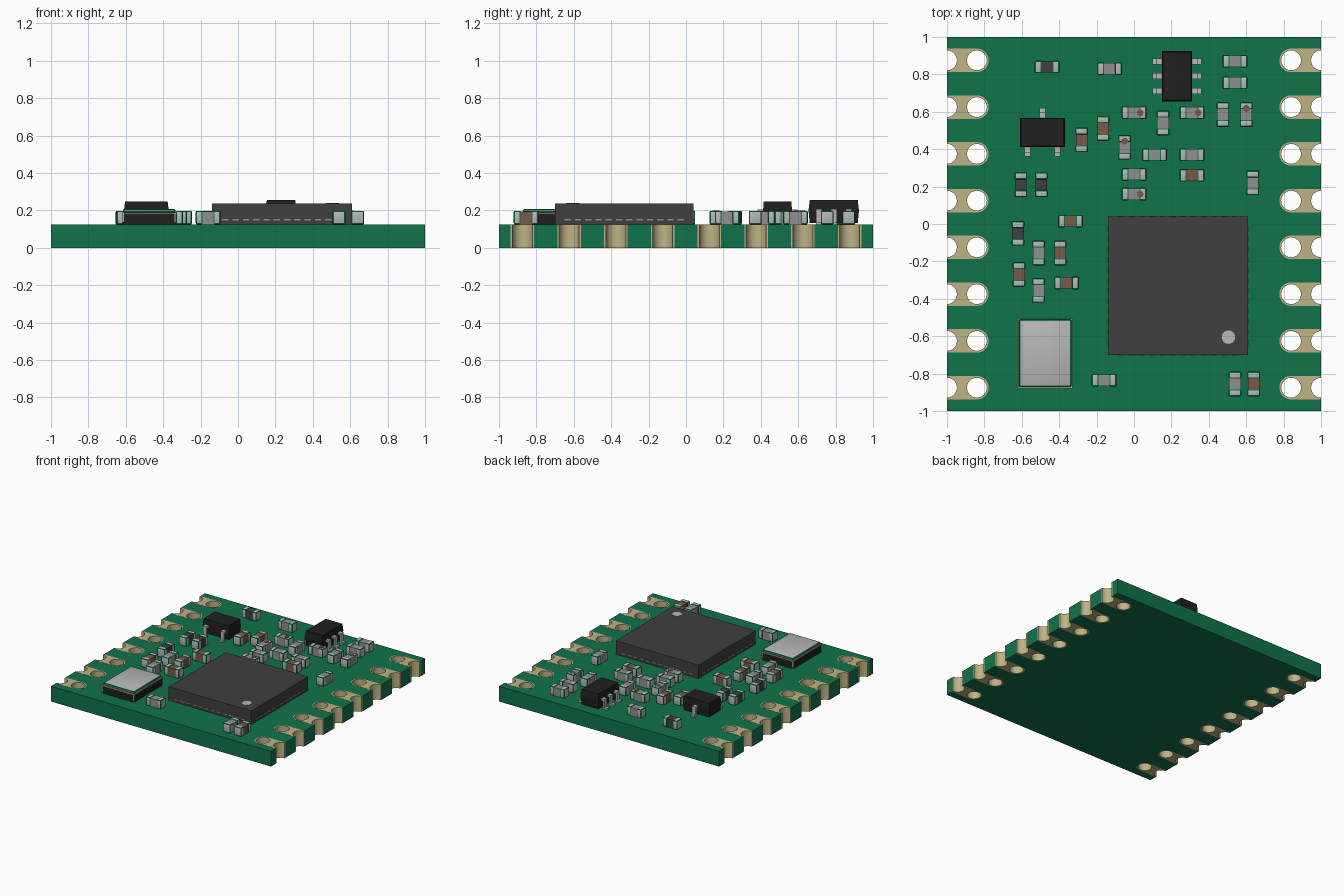
import bpy, bmesh
from math import pi, cos, sin, radians
from mathutils import Matrix, Vector

if "Cube" in bpy.data.objects:
    bpy.data.objects.remove(bpy.data.objects["Cube"])

COLOURS = {
    "board green": (0.005, 0.175, 0.07),
    "gold plating": (0.52, 0.45, 0.23),
    "chip grey": (0.052, 0.05, 0.052),
    "package black": (0.014, 0.014, 0.014),
    "silver": (0.48, 0.48, 0.48),
    "ceramic grey": (0.28, 0.28, 0.28),
    "ceramic brown": (0.19, 0.10, 0.062),
}
NAMES = list(COLOURS)
GREEN, GOLD, CHIP, BLACK, SILVER, GREY, BROWN = range(len(NAMES))
MATS = []
for name, rgb in COLOURS.items():
    m = bpy.data.materials.new(name)
    m.use_nodes = True
    m.diffuse_color = (*rgb, 1)
    m.node_tree.nodes["Principled BSDF"].inputs["Base Color"].default_value = (*rgb, 1)
    MATS.append(m)

TOP = 0.125          # upper face of the board


def finish(bm, name, smooth=False):
    bmesh.ops.recalc_face_normals(bm, faces=bm.faces)
    me = bpy.data.meshes.new(name)
    bm.to_mesh(me)
    bm.free()
    for m in MATS:
        me.materials.append(m)
    return place(me, name, smooth=smooth)


def place(me, name, loc=(0, 0, 0), turn=0, smooth=False):
    ob = bpy.data.objects.new(name, me)
    ob.location = loc
    ob.rotation_euler.z = turn
    bpy.context.collection.objects.link(ob)
    if smooth:
        bpy.ops.object.select_all(action="DESELECT")
        ob.select_set(True)
        bpy.context.view_layer.objects.active = ob
        bpy.ops.object.shade_smooth_by_angle(angle=radians(35))
    return ob


def box(bm, x, y, z, mat, bevel=0, top=1, bottom=1):
    """Box from (low, high) ranges; top and bottom scale those faces."""
    lo, hi = Vector((x[0], y[0], z[0])), Vector((x[1], y[1], z[1]))
    verts = bmesh.ops.create_cube(bm, size=1)["verts"]
    for v in verts:
        k = top if v.co.z > 0 else bottom
        v.co.x *= k
        v.co.y *= k
        v.co = (lo + hi) / 2 + v.co * (hi - lo)
    for f in {f for v in verts for f in v.link_faces}:
        f.material_index = mat
    if bevel:
        edges = list({e for v in verts for e in v.link_edges})
        bmesh.ops.bevel(bm, geom=edges, offset=bevel, segments=2, profile=0.5, affect="EDGES")


def disc(bm, x, y, z, r, mat, depth=0.004):
    res = bmesh.ops.create_cone(bm, cap_ends=True, segments=24, radius1=r, radius2=r,
                                depth=depth, matrix=Matrix.Translation((x, y, z)))
    for f in {f for v in res["verts"] for f in v.link_faces}:
        f.material_index = mat


def prism(bm, outline, height, mat, skip=lambda a, b: False):
    low = [bm.verts.new((x, y, 0)) for x, y in outline]
    high = [bm.verts.new((x, y, height)) for x, y in outline]
    faces = [bm.faces.new(low), bm.faces.new(high)]
    for i in range(len(low)):
        j = (i + 1) % len(low)
        if not skip(outline[i], outline[j]):
            faces.append(bm.faces.new((low[i], low[j], high[j], high[i])))
    for f in faces:
        f.material_index = mat


def arc(cx, cy, r, a, b, n=12):
    steps = [radians(a + (b - a) * i / n) for i in range(n + 1)]
    return [(cx + r * cos(t), cy + r * sin(t)) for t in steps]


# Board outline with a slot for every edge contact
PAD_R, HOLE_R, HOLE_X = 0.063, 0.053, 0.84
ROWS = [-0.875 + 0.25 * i for i in range(8)]
side = [(1, -1)]
for y in ROWS:
    side += [(1, y - PAD_R)] + arc(HOLE_X, y, PAD_R, -90, -270, 16) + [(1, y + PAD_R)]
side.append((1, 1))
bm = bmesh.new()
prism(bm, side + [(-x, -y) for x, y in side], TOP, GREEN)
finish(bm, "circuit_board")

# Plated edge contact: half outline mirrored, with a round hole and an open edge notch
half = [(1, PAD_R)] + arc(HOLE_X, 0, PAD_R, 90, 180, 8)
half += arc(HOLE_X, 0, HOLE_R, 180, 0) + arc(1, 0, HOLE_R, 180, 90, 8)
bm = bmesh.new()
for sign in (1, -1):
    prism(bm, [(x, sign * y) for x, y in half], TOP + 0.001, GOLD,
          skip=lambda a, b: abs(a[1]) + abs(b[1]) < 1e-6)
bmesh.ops.remove_doubles(bm, verts=bm.verts, dist=1e-5)
contact = finish(bm, "edge_contact", smooth=True)
contact.location.y = ROWS[0]
for y in ROWS:
    if y != ROWS[0]:
        place(contact.data, "edge_contact_left", (0, y, 0))
    place(contact.data, "edge_contact_right", (0, y, 0), pi)

# Main chip with terminals along its four sides and a corner marker
CX, CY, HX, HY = 0.235, -0.33, 0.375, 0.37
bm = bmesh.new()
box(bm, (CX - HX, CX + HX), (CY - HY, CY + HY), (TOP, 0.237), CHIP)
for i in range(12):
    o = (i - 5.5) * 0.055
    for s in (1, -1):
        ex, ey = CX + s * HX, CY + s * HY
        box(bm, (CX + o - 0.017, CX + o + 0.017), (ey - 0.002, ey + 0.002), (0.145, 0.153), GREY)
        box(bm, (ex - 0.002, ex + 0.002), (CY + o - 0.017, CY + o + 0.017), (0.145, 0.153), GREY)
disc(bm, 0.505, -0.605, 0.237, 0.036, SILVER)
finish(bm, "main_chip")

# Crystal can: black base, gold rim and corners, silver lid
X, Y = (-0.62, -0.33), (-0.88, -0.505)
bm = bmesh.new()
box(bm, (X[0] + 0.01, X[1] - 0.01), Y, (TOP, 0.184), BLACK)
box(bm, X, (Y[0] + 0.01, Y[1] - 0.01), (TOP, 0.184), BLACK)
for x in X:
    for y in Y:
        cx, cy = x + (0.012 if x == X[0] else -0.012), y + (0.012 if y == Y[0] else -0.012)
        box(bm, (cx - 0.011, cx + 0.011), (cy - 0.011, cy + 0.011), (TOP + 0.01, 0.184), GOLD)
box(bm, X, Y, (0.184, 0.19), GOLD)
box(bm, (X[0] + 0.004, X[1] - 0.004), (Y[0] + 0.008, Y[1] - 0.004), (0.188, 0.208), SILVER, bevel=0.009)
finish(bm, "crystal_can", smooth=True)


def leaded_package(name, x, y, high, pins):
    """Tapered black body with bent leads; each pin is (x, y, sign) leaving along y."""
    bm = bmesh.new()
    mid = (TOP + high) / 2 + 0.01
    box(bm, x, y, (TOP + 0.008, mid), BLACK, bottom=0.95)
    box(bm, x, y, (mid, high), BLACK, top=0.95)
    for px, py, s in pins:
        w = (px - 0.016, px + 0.016)
        span = lambda a, b: tuple(sorted((py + s * a, py + s * b)))
        box(bm, w, span(-0.02, 0.03), (mid - 0.008, mid + 0.008), SILVER)
        box(bm, w, span(0.016, 0.03), (TOP, mid + 0.008), SILVER)
        box(bm, w, span(0.016, 0.052), (TOP, TOP + 0.014), SILVER)
    return finish(bm, name)


# Three-lead package, and six-lead package turned a quarter
leaded_package("three_lead_package", (-0.61, -0.37), (0.412, 0.567), 0.247,
               [(-0.49, 0.567, 1), (-0.57, 0.412, -1), (-0.41, 0.412, -1)])
six = leaded_package("six_lead_package", (-0.135, 0.135), (-0.08, 0.08), 0.255,
                     [(o, s * 0.08, s) for o in (-0.08, 0, 0.08) for s in (1, -1)])
six.location = (0.23, 0.79, 0)
six.rotation_euler.z = pi / 2


def passive(name, body, dot=False):
    """Two-terminal block along x with silver end caps."""
    bm = bmesh.new()
    box(bm, (-0.035, 0.035), (-0.031, 0.031), (TOP, 0.194), body)
    for s in (1, -1):
        box(bm, tuple(sorted((s * 0.028, s * 0.066))), (-0.034, 0.034), (TOP, 0.198), SILVER, bevel=0.007)
    if dot:
        disc(bm, 0.033, 0, 0.198, 0.018, BROWN)
    ob = finish(bm, name, smooth=True)
    me = ob.data
    bpy.data.objects.remove(ob)
    return me


# Small passives: along x, then along y, for each kind
PARTS = [
    ("resistor", CHIP, False, [(-.465, .84)],
     [(-.605, .21), (-.495, .21), (-.62, -.05)]),
    ("brown_capacitor", BROWN, False, [(.31, .26), (-.34, .015), (-.36, -.315)],
     [(-.165, .51), (-.28, .45), (-.395, -.155), (-.615, -.27), (.64, -.855)]),
    ("grey_capacitor", GREY, False,
     [(-.13, .83), (.54, .87), (.54, .755), (.11, .37), (.31, .37), (0, .265), (-.16, -.835)],
     [(.475, .585), (.155, .54), (.635, .22), (-.51, -.155), (-.51, -.355), (.54, -.855)]),
    ("marked_inductor", GREY, True, [(0, .595), (.31, .595), (0, .16)],
     [(.6, .585), (-.05, .41)]),
]
for name, body, dot, along_x, along_y in PARTS:
    me = passive(name, body, dot)
    for spots, turn in ((along_x, 0), (along_y, pi / 2)):
        for x, y in spots:
            place(me, name, (x, y, 0), turn)
